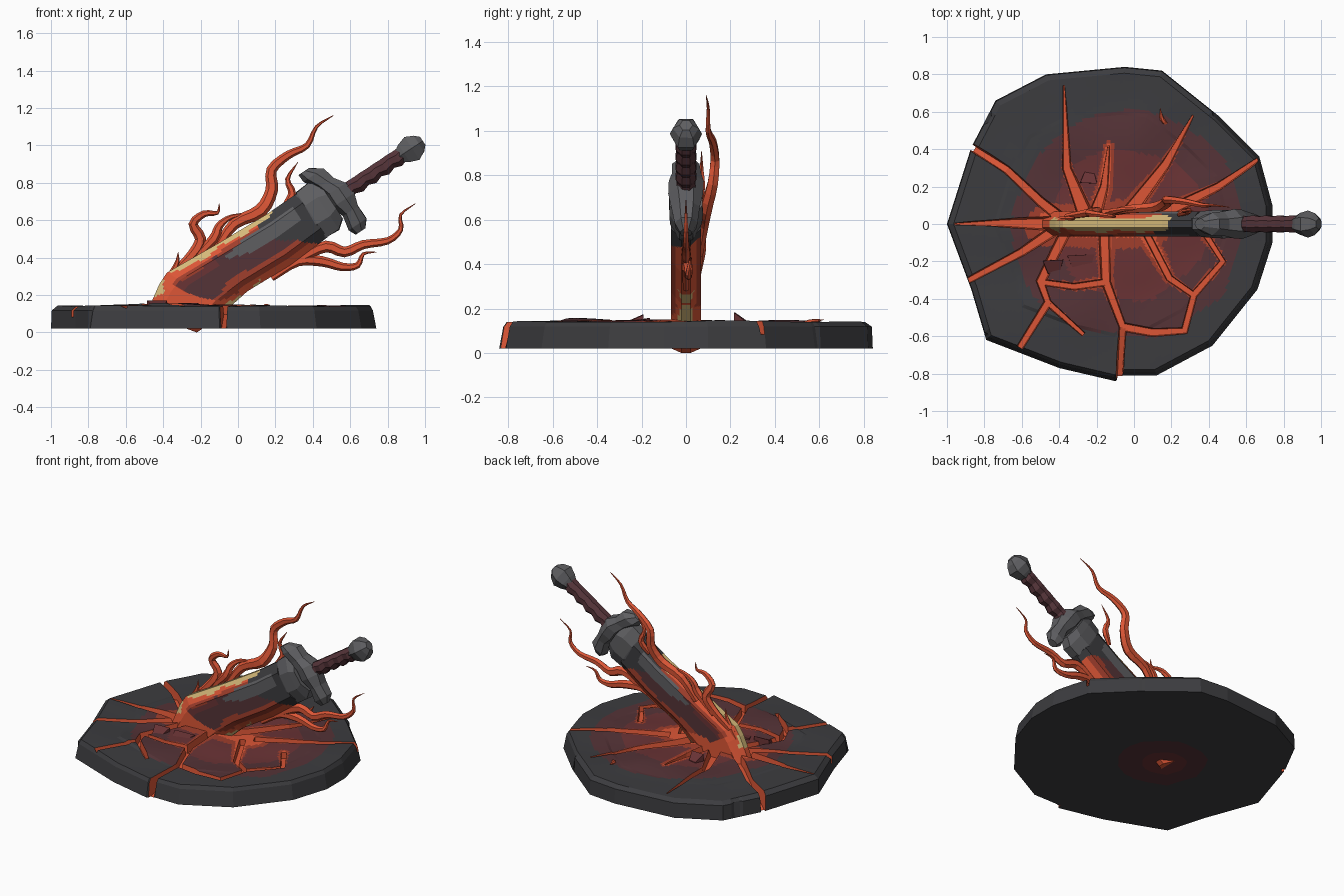
import bpy, bmesh, math, random
from mathutils import Vector, noise

if "Cube" in bpy.data.objects:
    bpy.data.objects.remove(bpy.data.objects["Cube"])
random.seed(4)

MATS = []
def material(name, hexcol):
    m = bpy.data.materials.new(name)
    c = [int(hexcol[i:i + 2], 16) / 255 for i in (0, 2, 4)]
    m.diffuse_color = [((v + .055) / 1.055) ** 2.4 if v > .04 else v / 12.92 for v in c] + [1]
    m.use_nodes = True
    m.node_tree.nodes["Principled BSDF"].inputs["Base Color"].default_value = m.diffuse_color
    MATS.append(m)
    return len(MATS) - 1

CHAR = material("charcoal rock", "3C3C3F")
GREY = material("worn iron", "5E5E61")
MAROON = material("dark maroon", "553337")
DEEP = material("deep red", "6A3335")
RED = material("ember red", "A03E2C")
ORANGE = material("molten orange", "DC5636")
TAN = material("hot pale yellow", "D6BA7A")
GRIP = material("grip leather", "553439")

def finish(name, bm):
    bmesh.ops.recalc_face_normals(bm, faces=bm.faces)
    me = bpy.data.meshes.new(name)
    bm.to_mesh(me)
    bm.free()
    for m in MATS:
        me.materials.append(m)
    ob = bpy.data.objects.new(name, me)
    bpy.context.collection.objects.link(ob)
    return ob

def skin(bm, rings, mat):
    """Joins closed rings of points and caps both ends; mat(ring, centre) gives the colour."""
    vs = [[bm.verts.new(p) for p in r] for r in rings]
    n = len(vs[0])
    for k in range(len(vs) - 1):
        for i in range(n):
            j = (i + 1) % n
            f = bm.faces.new((vs[k][i], vs[k][j], vs[k + 1][j], vs[k + 1][i]))
            f.material_index = mat(k, f.calc_center_median())
    for k, r in ((0, vs[0]), (len(vs) - 1, vs[-1])):
        f = bm.faces.new(r)
        f.material_index = mat(k, f.calc_center_median())

def seg_dist(p, a, b):
    ab = b - a
    return (p - a - ab * max(0, min(1, (p - a).dot(ab) / ab.length_squared))).length

# ---- cracked ground disc
outline = [Vector(p) for p in [
    (-1, 0), (-.87, .41), (-.74, .66), (-.47, .8), (-.05, .84), (.15, .82), (.45, .58), (.67, .36),
    (.74, .1), (.74, -.1), (.66, -.35), (.42, -.65), (.12, -.81), (-.06, -.81), (-.1, -.84),
    (-.4, -.77), (-.79, -.62), (-.87, -.35)]]
# start half width, end half width, floor height at the end, path
cracks = [
    (.04, .004, .1, [(-.42, 0), (-.7, .005), (-.96, 0)]),
    (.03, .018, 0, [(-.4, .04), (-.5, .12), (-.68, .29), (-.9, .43)]),
    (.045, .004, .1, [(-.25, .02), (-.36, .3), (-.375, .74)]),
    (.04, .004, .1, [(-.22, .02), (-.16, .2), (-.135, .42)]),
    (.045, .005, .1, [(-.06, .02), (.17, .32), (.315, .58)]),
    (.035, .008, .08, [(.1, .03), (.45, .2), (.72, .385)]),
    (.03, .016, .08, [(-.42, -.03), (-.6, -.15), (-.92, -.32)]),
    (.03, .016, 0, [(-.16, -.02), (-.15, -.31), (-.06, -.55), (-.08, -.88)]),
    (.03, .018, .09, [(-.36, -.03), (-.5, -.31), (-.46, -.42), (-.61, -.66)]),
    (.016, .02, .095, [(-.5, -.31), (-.32, -.335), (-.14, -.31)]),
    (.02, .024, .095, [(.05, -.02), (.19, -.29), (.32, -.38), (.27, -.57), (.1, -.58), (-.06, -.55)]),
    (.02, .018, .095, [(.31, -.39), (.475, -.2), (.36, -.02)]),
    (.018, .012, .1, [(-.46, -.42), (-.27, -.59)])]
segs = [(Vector(a), Vector(b)) for c in cracks for a, b in zip(c[3], c[3][1:])]
CEN = Vector((-.12, 0))

def ground_z(p, t):
    n = noise.noise(Vector((p.x * 3, p.y * 3, 2.3)))
    return .14 + n * (.02 if t < .7 else .008)

def ground_colour(c):
    p = c.xy
    d = min(seg_dist(p, a, b) for a, b in segs)
    blade = seg_dist(p, Vector((-.45, 0)), Vector((.1, 0)))
    wob = .04 * noise.noise(Vector((p.x * 4, p.y * 4, 0)))
    r = (p - Vector((-.03, 0))).length + wob
    if blade < .07 or d < .045 - .07 * r:
        return ORANGE
    if d < .07 - .1 * r or blade + wob < .12:
        return RED
    return DEEP if r < .41 else MAROON if r < .61 else CHAR

rim = []
for a, b in zip(outline, outline[1:] + outline[:1]):
    n = max(2, round((b - a).length / .02))
    rim += [a.lerp(b, i / n) for i in range(n)]
N = 44
rings = []
for k in range(N):
    t = .01 + .95 * k / (N - 1)
    pts = [CEN + (o - CEN) * t for o in rim]
    rings.append([(p.x, p.y, ground_z(p, t)) for p in pts])
pts = [CEN + (o - CEN) * (.995 if o.x < -.8 or o.y > .6 else .978) for o in rim]
rings.append([(p.x, p.y, .118) for p in pts])
for s, c in ((1, CEN), (.32, Vector((-.22, 0))), (.16, Vector((-.24, 0)))):      # scorched underside
    pts = [c + (o - CEN) * s for o in rim]
    rings.append([(p.x, p.y, .02) for p in pts])

def disc_colour(k, c):
    if k < N - 1:
        return ground_colour(c)
    return CHAR if k < N + 2 else MAROON if k == N + 2 else DEEP
bm = bmesh.new()
skin(bm, rings, disc_colour)
disc = finish("cracked_ground", bm)

# molten channels cut into the disc
cutters = []
for n, (w0, w1, zend, path) in enumerate(cracks):
    P = [Vector(p) for p in path]
    rings = []
    for i, p in enumerate(P):
        d = (P[min(i + 1, len(P) - 1)] - P[max(i - 1, 0)]).normalized()
        s = Vector((-d.y, d.x))
        f = i / (len(P) - 1)
        w = w0 + (w1 - w0) * f
        zb = zend if i == len(P) - 1 else .093 + n * .0007
        rings.append([(*(p + s * w * e), z) for e, z in ((1.5, .25), (-1.5, .25), (-.75, zb), (.75, zb))])
    bm = bmesh.new()
    skin(bm, rings, lambda k, c: ORANGE)
    cut = finish("crack_cutter", bm)
    cut.hide_render = True
    cutters.append(cut)
    mod = disc.modifiers.new("crack", 'BOOLEAN')
    mod.operation, mod.solver, mod.object = 'DIFFERENCE', 'EXACT', cut
dg = bpy.context.evaluated_depsgraph_get()
cut_mesh = bpy.data.meshes.new_from_object(disc.evaluated_get(dg))
disc.modifiers.clear()
disc.data = cut_mesh
for cut in cutters:
    bpy.data.objects.remove(cut)

# ---- upturned rock shards: slabs lifted on the side facing the blade
bm = bmesh.new()
for x, y, s, h in ((-.28, -.2, .08, .015), (-.43, -.22, .06, .03), (-.24, .24, .05, .04)):
    sg = 1 if y > 0 else -1
    base = [(-s, -.4 * s), (s * .9, -.5 * s), (s * .6, s * .6), (-s * .5, s * .8)]
    lo = [(x + u, y + sg * v, .1) for u, v in base]
    hi = [(x + u * .95, y + sg * v * .95, .142 + (h if v < 0 else 0)) for u, v in base]
    skin(bm, [lo, hi], lambda k, c: DEEP)
finish("rock_shards", bm)

# ---- blade: stations of top edge and bottom edge in x,z
stations = [((.31, .74), (.48, .51)), ((.15, .63), (.28, .36)), ((-.1, .48), (.05, .22)),
            ((-.38, .32), (-.05, .13)), ((-.42, .26), (-.12, .07)), ((-.49, .1), (-.22, 0))]
widths = [0, .04, .08, .12, .16, .21, .25, .3, .35, .4, .45, .5, .55, .6, .65, .7, .75, .79, .84, .88, .92, .96, 1]
SUB = 26
rings, params = [], {}
for k in range(5 * SUB + 1):
    i = min(k // SUB, 4)
    f = k / SUB - i
    T, B = [Vector(stations[i][e]).lerp(Vector(stations[i + 1][e]), f) for e in (0, 1)]
    half = lambda w: .02 + .048 * min(1, w / .21, (1 - w) / .21)
    side = [(T.lerp(B, w), half(w)) for w in widths]
    rings.append([(p.x, -h, p.y) for p, h in side] + [(p.x, h, p.y) for p, h in reversed(side)])
    params[k] = (T, B)

def blade_colour(k, c):
    T, B = params[k]
    s = k / SUB
    w = (c.xz - T).dot(B - T) / (B - T).length_squared
    n = noise.noise(Vector((c.x * 6, c.z * 6, c.y * 9)))
    if (w < .06 + .16 * n and .7 < s + n < 4.6) or (w > .94 + .1 * n and 1.6 < s + n < 3.8):
        return TAN
    if c.z < .19 + .05 * n:
        return ORANGE
    if .15 < w < .45 and .3 + .3 * n < s < 2.1 - 4 * abs(w - .3):
        return GREY
    if s + n * .4 < 1.4 - 1.2 * w:
        return CHAR
    if .24 < w + .12 * n < .7 and s < 3.5:
        return MAROON if w > .35 or s < 2.2 else DEEP
    return ORANGE if w > .9 or w < .14 or s > 3.5 else RED
bm = bmesh.new()
skin(bm, rings, lambda k, c: blade_colour(min(k, 5 * SUB), c))
finish("blade", bm)

# ---- hilt parts, lofted in the sword's own frame (u along, v across)
U, V, Y = Vector((.834, 0, .552)), Vector((-.552, 0, .834)), Vector((0, 1, 0))
BASE = Vector((.4, 0, .635))

def loft(name, rows, along, a, b, sides, mat, origin=BASE, jitter=0):
    """rows: (distance along, offset on a, half size on a, half size on b)"""
    bm = bmesh.new()
    rr = []
    for d, off, ra, rb in rows:
        ang = [(i + .5) * math.tau / sides for i in range(sides)]
        rr.append([origin + along * d + a * (off + ra * math.cos(t) * random.uniform(1 - jitter, 1))
                   + b * rb * math.sin(t) * random.uniform(1 - jitter, 1) for t in ang])
    skin(bm, rr, lambda k, c: mat)
    return finish(name, bm)

loft("collar", [(-.05, 0, .12, .065), (-.01, 0, .16, .08), (.07, 0, .165, .085), (.12, 0, .12, .085)],
     U, V, Y, 8, GREY, jitter=.08)
loft("crossguard", [(-.22, .0, .035, .03), (-.18, .01, .065, .06), (-.1, .02, .055, .075), (-.03, .015, .08, .09),
                    (.04, .015, .08, .09), (.1, -.01, .06, .075), (.17, -.04, .07, .065), (.215, -.075, .035, .035)],
     V, U, Y, 7, GREY, BASE + U * .16, .15)
loft("grip", [(.17 + i * .041, .004 * (-1) ** i, r, r) for i, r in enumerate([.06] + [.05, .043] * 5)],
     U, V, Y, 8, GRIP)
loft("pommel", [(.555, 0, .045, .045), (.585, 0, .065, .06), (.635, 0, .087, .075), (.68, 0, .06, .06),
                (.705, 0, .03, .03)], U, V, Y, 6, GREY, jitter=.05)

# ---- flame tongues: tapering tubes along smooth paths
def flame(name, pts, r, sides=6):
    P = [Vector(p) for p in pts]
    P = [P[0] * 2 - P[1]] + P + [P[-1] * 2 - P[-2]]
    path = []
    for a, b, c, d in zip(P, P[1:], P[2:], P[3:]):
        for t in (0, .33, .67):
            path.append(.5 * (2 * b + (c - a) * t + (2 * a - 5 * b + 4 * c - d) * t * t
                              + (3 * b - a - 3 * c + d) * t ** 3))
    path.append(P[-2])
    bm = bmesh.new()
    rr = []
    for i, p in enumerate(path):
        tan = (path[min(i + 1, len(path) - 1)] - path[max(i - 1, 0)]).normalized()
        side = tan.cross(Y).normalized()
        f = i / (len(path) - 1)
        rad = r * (min(1, .5 + 2 * f) * (1 - f ** 1.6) + .04)
        rr.append([p + side * rad * math.cos(j * math.tau / sides)
                   + tan.cross(side) * rad * .8 * math.sin(j * math.tau / sides) for j in range(sides)])
    skin(bm, rr, lambda k, c: ORANGE)
    finish(name, bm)

flame("flame_tall", [(-.12, .06, .44), (-.02, .08, .58), (.12, .09, .65), (.18, .12, .76), (.18, .13, .87),
                     (.27, .12, .95), (.37, .1, 1.0), (.42, .1, 1.1), (.51, .09, 1.16)], .04)
flame("flame_back", [(-.36, .04, .3), (-.24, .06, .42), (-.2, .07, .5), (-.24, .06, .58), (-.18, .05, .635),
                     (-.11, .04, .64), (-.1, .04, .69)], .035)
flame("flame_edge", [(-.25, .06, .38), (-.13, .06, .5), (-.1, .07, .57), (-.03, .08, .62), (.1, .08, .64)], .03)
flame("flame_small", [(.24, .05, .66), (.29, .07, .74), (.265, .07, .82), (.32, .07, .91)], .025)
flame("flame_low_upper", [(.22, 0, .33), (.34, 0, .4), (.47, 0, .46), (.57, 0, .43), (.67, 0, .47), (.8, 0, .49),
                          (.87, 0, .55), (.87, 0, .63), (.95, 0, .69)], .034)
flame("flame_low_lower", [(.18, 0, .29), (.32, 0, .38), (.45, .01, .38), (.56, .01, .35), (.64, .01, .36),
                          (.67, .02, .42), (.74, .02, .43)], .032)
flame("flame_tip_lick", [(-.4, .03, .24), (-.33, .03, .36), (-.32, .03, .43)], .02)
flame("flame_ground", [(.18, .53, .12), (.15, .56, .14), (.14, .62, .15)], .02)
